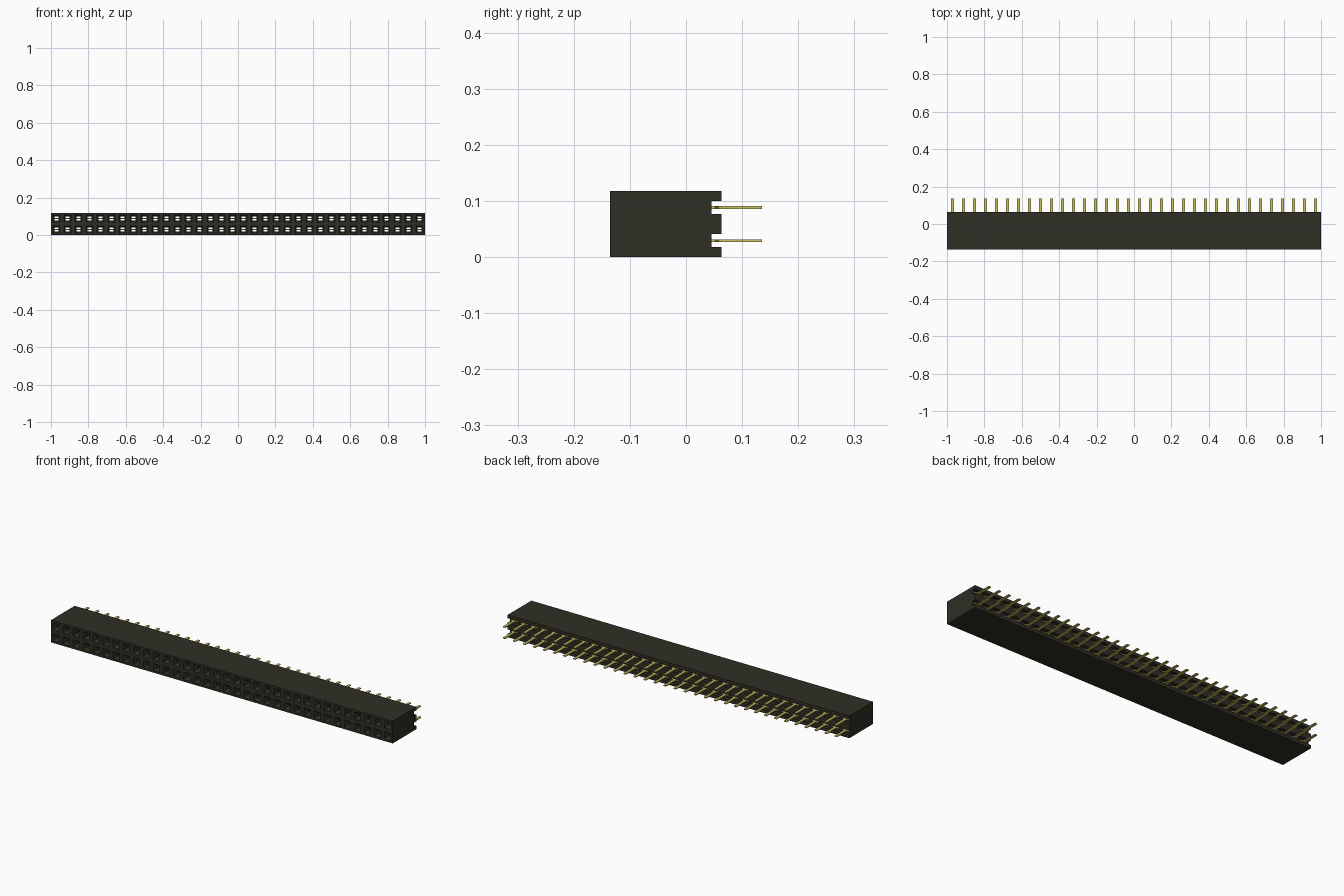
import bpy, bmesh

if "Cube" in bpy.data.objects:
    bpy.data.objects.remove(bpy.data.objects["Cube"])

N = 34                 # positions per row
P = 2.0 / N            # pitch
ROWS = (P / 2, 3 * P / 2)
Y_FRONT, Y_BACK, Y_FLOOR, Y_TIP = -0.135, 0.063, 0.045, 0.135
GROOVE = 0.0118        # half height of the rear grooves


def material(name, rgb):
    m = bpy.data.materials.new(name)
    m.diffuse_color = (*rgb, 1)
    m.use_nodes = True
    m.node_tree.nodes["Principled BSDF"].inputs["Base Color"].default_value = m.diffuse_color
    return m


def finish(bm, name, mat):
    bmesh.ops.remove_doubles(bm, verts=bm.verts, dist=1e-5)
    bmesh.ops.recalc_face_normals(bm, faces=bm.faces)
    mesh = bpy.data.meshes.new(name)
    bm.to_mesh(mesh)
    bm.free()
    mesh.materials.append(mat)
    ob = bpy.data.objects.new(name, mesh)
    bpy.context.collection.objects.link(ob)
    return ob


def ring(bm, cx, cz, y, hx, hz):
    return [bm.verts.new((cx + sx * hx, y, cz + sz * hz))
            for sx, sz in ((-1, -1), (1, -1), (1, 1), (-1, 1))]


plastic = material("dark olive plastic", (0.028, 0.027, 0.018))
gold = material("pale gold", (0.58, 0.53, 0.13))
centres = [(-1 + P * (i + 0.5), z) for i in range(N) for z in ROWS]

# Housing: one chamfered through hole per cell
bm = bmesh.new()
for cx, cz in centres:
    rings = [ring(bm, cx, cz, y, hx, hz) for y, hx, hz in (
        (Y_FRONT, P / 2, P / 2),
        (Y_FRONT, 0.0185, 0.0185),
        (Y_FRONT + 0.012, 0.0105, 0.0105),
        (Y_FLOOR, 0.0105, 0.0105),
        (Y_FLOOR, P / 2, GROOVE))]
    for a, b in zip(rings, rings[1:]):
        for k in range(4):
            n = (k + 1) % 4
            bm.faces.new((a[k], a[n], b[n], b[k]))

# Housing: outer shell from the grooved end profile
profile = [(Y_FRONT, 0), (Y_BACK, 0)]
for z in ROWS:
    profile += [(Y_BACK, z - GROOVE), (Y_FLOOR, z - GROOVE),
                (Y_FLOOR, z + GROOVE), (Y_BACK, z + GROOVE)]
profile += [(Y_BACK, 2 * P), (Y_FRONT, 2 * P)]
left, right = ([bm.verts.new((x, y, z)) for y, z in profile] for x in (-1, 1))
bm.faces.new(left)
bm.faces.new(right)
for k in range(len(profile) - 1):
    if profile[k][0] == profile[k + 1][0] == Y_FLOOR:
        continue       # groove floors are part of the hole cells
    bm.faces.new((left[k], left[k + 1], right[k + 1], right[k]))
finish(bm, "socket_housing", plastic)

# Contact pins: flat blades with a wide tapered shoulder in the groove
half = [(0.0090, -0.06), (0.0090, Y_FLOOR), (0.0190, Y_FLOOR),
        (0.0190, 0.052), (0.0070, 0.058), (0.0070, Y_TIP)]
outline = half + [(-x, y) for x, y in reversed(half)]
T = 0.0024             # half thickness
bm = bmesh.new()
for cx, cz in centres:
    low, high = ([bm.verts.new((cx + x, y, cz + dz)) for x, y in outline]
                 for dz in (-T, T))
    bm.faces.new(low)
    bm.faces.new(high)
    for k in range(len(outline)):
        n = (k + 1) % len(outline)
        bm.faces.new((low[k], low[n], high[n], high[k]))
finish(bm, "contact_pins", gold)
